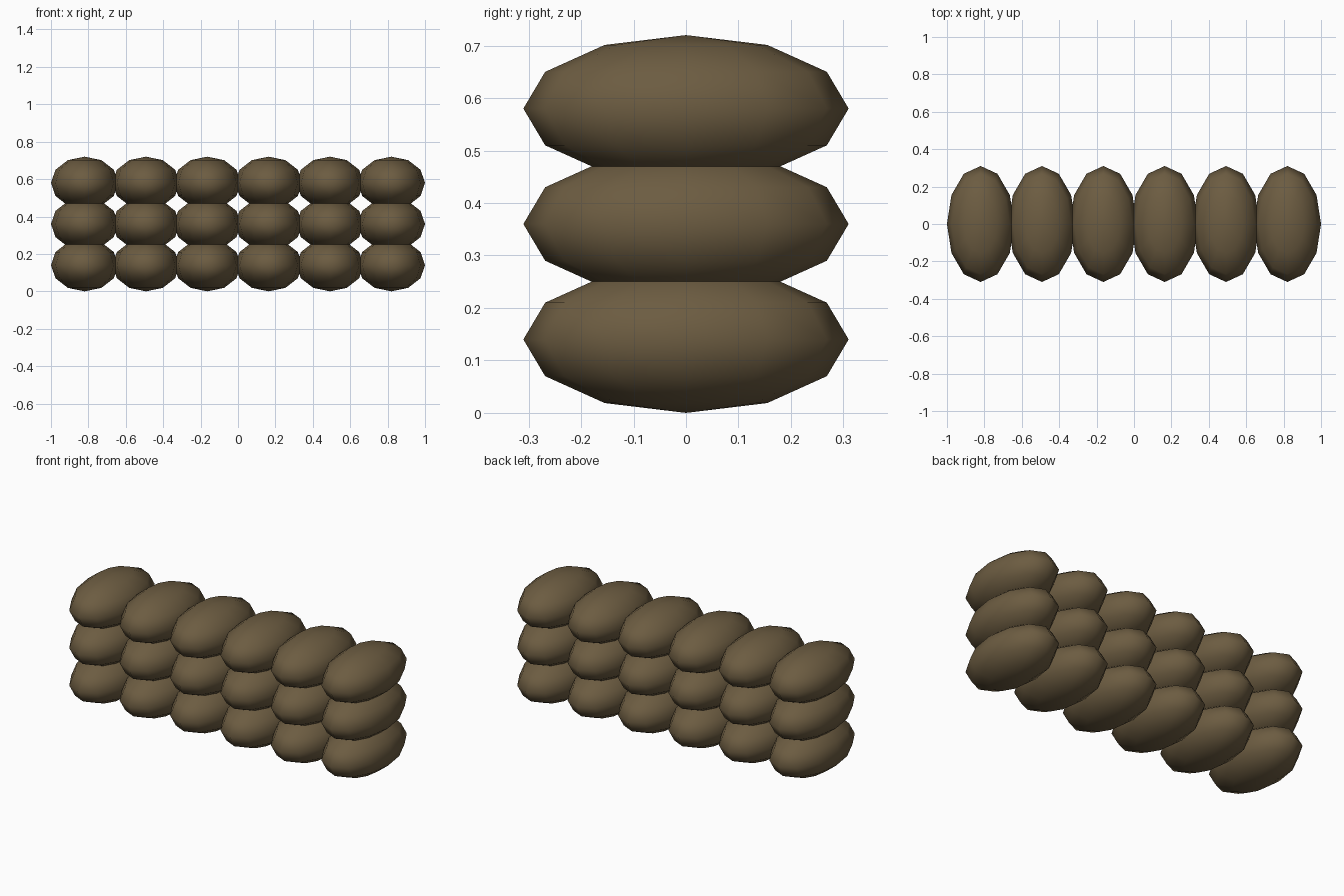
import bpy

if "Cube" in bpy.data.objects:
    bpy.data.objects.remove(bpy.data.objects["Cube"])

# Single burlap brown
burlap = bpy.data.materials.new("burlap_brown")
burlap.diffuse_color = (0.15, 0.107, 0.053, 1)
burlap.use_nodes = True
burlap.node_tree.nodes["Principled BSDF"].inputs["Base Color"].default_value = burlap.diffuse_color

COLUMNS, ROWS = 6, 3
SPACING, ROW_STEP = 0.328, 0.22
RADII = (0.18, 0.31, 0.14)


def sandbag(col, row):
    """One low-poly, smooth-shaded squashed sphere."""
    x = (col - (COLUMNS - 1) / 2) * SPACING
    z = RADII[2] + row * ROW_STEP
    bpy.ops.mesh.primitive_uv_sphere_add(segments=12, ring_count=6, radius=1, location=(x, 0, z))
    bag = bpy.context.object
    bag.name = f"sandbag_row{row + 1}_{col + 1}"
    bag.scale = RADII
    bpy.ops.object.transform_apply(location=False, rotation=False, scale=True)
    bpy.ops.object.shade_smooth()
    bag.data.materials.append(burlap)


# Wall of stacked bags
for row in range(ROWS):
    for col in range(COLUMNS):
        sandbag(col, row)
